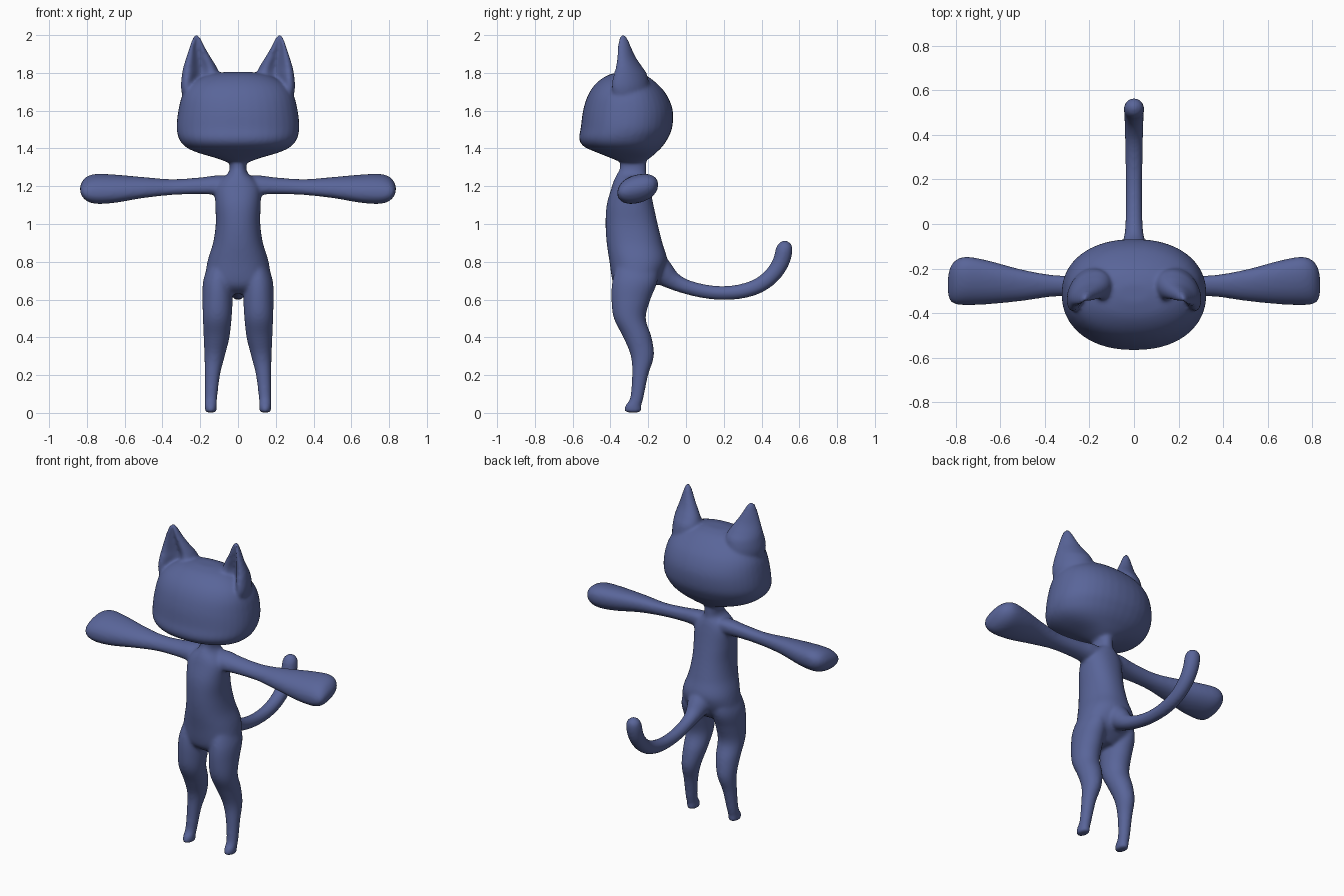
import bpy, bmesh, math
from mathutils import Vector

N = 40
bm = bmesh.new()


def spline(rows, steps=6):
    """Catmull-Rom interpolation of a list of equal-length tuples."""
    out = []
    for i in range(len(rows) - 1):
        a, b, c, d = rows[max(i - 1, 0)], rows[i], rows[i + 1], rows[min(i + 2, len(rows) - 1)]
        for k in range(steps):
            t = k / steps
            out.append(tuple(0.5 * (2 * q + (r - p) * t + (2 * p - 5 * q + 4 * r - s) * t * t
                                    + (3 * q - p - 3 * r + s) * t ** 3)
                             for p, q, r, s in zip(a, b, c, d)))
    return out + [rows[-1]]


def skin(rings):
    """Join rings of points into a closed, outward-facing shell."""
    vs = [[bm.verts.new(p) for p in r] for r in rings]
    faces = [bm.faces.new(vs[0]), bm.faces.new(vs[-1])]
    for a, b in zip(vs, vs[1:]):
        for i in range(N):
            j = (i + 1) % N
            faces.append(bm.faces.new((a[i], a[j], b[j], b[i])))
    bmesh.ops.recalc_face_normals(bm, faces=faces)


def loft(rows, axis='z', side=1, power=2.0, shear=0.0, dent=0.0):
    """Rows are (position along axis, min/max of the two cross axes)."""
    rings = []
    for t, a0, a1, b0, b1 in spline(rows):
        ring = []
        for i in range(N):
            w = 2 * math.pi * i / N
            c, s = math.cos(w), math.sin(w)
            u = math.copysign(abs(c) ** (2 / power), c)
            v = math.copysign(abs(s) ** (2 / power), s)
            if v < 0:
                v += dent * math.exp(-(u / 0.5) ** 2)
            a = (a0 + a1) / 2 + u * (a1 - a0) / 2
            b = (b0 + b1) / 2 + v * (b1 - b0) / 2 + shear * u * (a1 - a0) / 2
            ring.append((side * a, b, t) if axis == 'z' else (side * t, a, b))
        rings.append(ring)
    skin(rings)


# Head
loft([(1.325, -.05, .05, -.34, -.23), (1.35, -.12, .12, -.40, -.19), (1.38, -.22, .22, -.475, -.155),
      (1.41, -.28, .28, -.54, -.125), (1.45, -.312, .312, -.566, -.098), (1.51, -.325, .325, -.557, -.073),
      (1.60, -.316, .316, -.545, -.07), (1.68, -.295, .295, -.52, -.10), (1.74, -.25, .25, -.48, -.15),
      (1.785, -.17, .17, -.42, -.21), (1.805, -.07, .07, -.35, -.27)], power=2.2)

# Torso with neck
loft([(.63, -.07, .07, -.33, -.22), (.66, -.13, .13, -.37, -.18), (.70, -.172, .172, -.39, -.14),
      (.80, -.162, .162, -.405, -.10), (.90, -.132, .132, -.42, -.125), (1.0, -.118, .118, -.426, -.15),
      (1.1, -.12, .12, -.42, -.172), (1.19, -.12, .12, -.395, -.19), (1.235, -.09, .09, -.38, -.20),
      (1.265, -.055, .055, -.365, -.21), (1.30, -.044, .044, -.35, -.21), (1.40, -.045, .045, -.35, -.21)],
     power=2.2)

for s in (1, -1):
    # Ear with hollow front
    loft([(1.64, .13, .285, -.39, -.22), (1.72, .11, .302, -.42, -.20), (1.79, .10, .297, -.405, -.21),
          (1.83, .112, .29, -.385, -.235), (1.88, .142, .275, -.375, -.268), (1.93, .172, .259, -.37, -.29),
          (1.97, .192, .245, -.367, -.305), (1.993, .206, .235, -.355, -.318), (2.004, .217, .226, -.342, -.332)],
         side=s, shear=-.3, dent=.95)

    # Arm with mitten hand
    loft([(0, -.34, -.22, 1.15, 1.245), (.10, -.34, -.22, 1.155, 1.256), (.20, -.33, -.23, 1.16, 1.245),
          (.35, -.325, -.23, 1.155, 1.236), (.50, -.345, -.205, 1.14, 1.246), (.65, -.36, -.165, 1.116, 1.258),
          (.75, -.364, -.147, 1.111, 1.261), (.80, -.36, -.162, 1.125, 1.247), (.825, -.345, -.195, 1.15, 1.222),
          (.836, -.31, -.24, 1.172, 1.20)], axis='x', side=s, power=2.2, shear=.2)

    # Leg and foot
    loft([(.002, .118, .17, -.318, -.243), (.012, .113, .175, -.326, -.235), (.04, .112, .176, -.322, -.235),
          (.08, .11, .176, -.296, -.225), (.20, .095, .176, -.286, -.20), (.30, .07, .178, -.292, -.17),
          (.40, .045, .182, -.332, -.182), (.50, .034, .186, -.382, -.213), (.60, .028, .188, -.395, -.188),
          (.70, .028, .184, -.39, -.15), (.80, .04, .15, -.36, -.15)], side=s)

# Tail: rows are (y, z, radius)
path = spline([(-.20, .80, .09), (-.13, .745, .07), (-.07, .70, .048), (0, .668, .039), (.10, .643, .037), (.20, .635, .037),
               (.30, .645, .039), (.39, .677, .041), (.46, .733, .043), (.503, .80, .045), (.52, .865, .045),
               (.522, .895, .034), (.522, .912, .012)])
rings = []
for i, (y, z, r) in enumerate(path):
    p, q = path[max(i - 1, 0)], path[min(i + 1, len(path) - 1)]
    d = Vector((0, q[0] - p[0], q[1] - p[1])).normalized()
    n = Vector((0, -d.z, d.y))
    rings.append([Vector((0, y, z)) + r * (math.cos(w) * Vector((1, 0, 0)) + math.sin(w) * n)
                  for w in (2 * math.pi * k / N for k in range(N))])
skin(rings)

# One continuous skin over all parts
mesh = bpy.data.meshes.new("cat_figure")
bm.to_mesh(mesh)
bm.free()
cat = bpy.data.objects.new("cat_figure", mesh)
bpy.context.collection.objects.link(cat)
blue = bpy.data.materials.new("blue")
blue.diffuse_color = (.10, .13, .32, 1)
mesh.materials.append(blue)

remesh = cat.modifiers.new("blend", 'REMESH')
remesh.mode = 'VOXEL'
remesh.voxel_size = 0.009
remesh.use_smooth_shade = True
smooth = cat.modifiers.new("soften", 'SMOOTH')
smooth.factor = 0.5
smooth.iterations = 10
